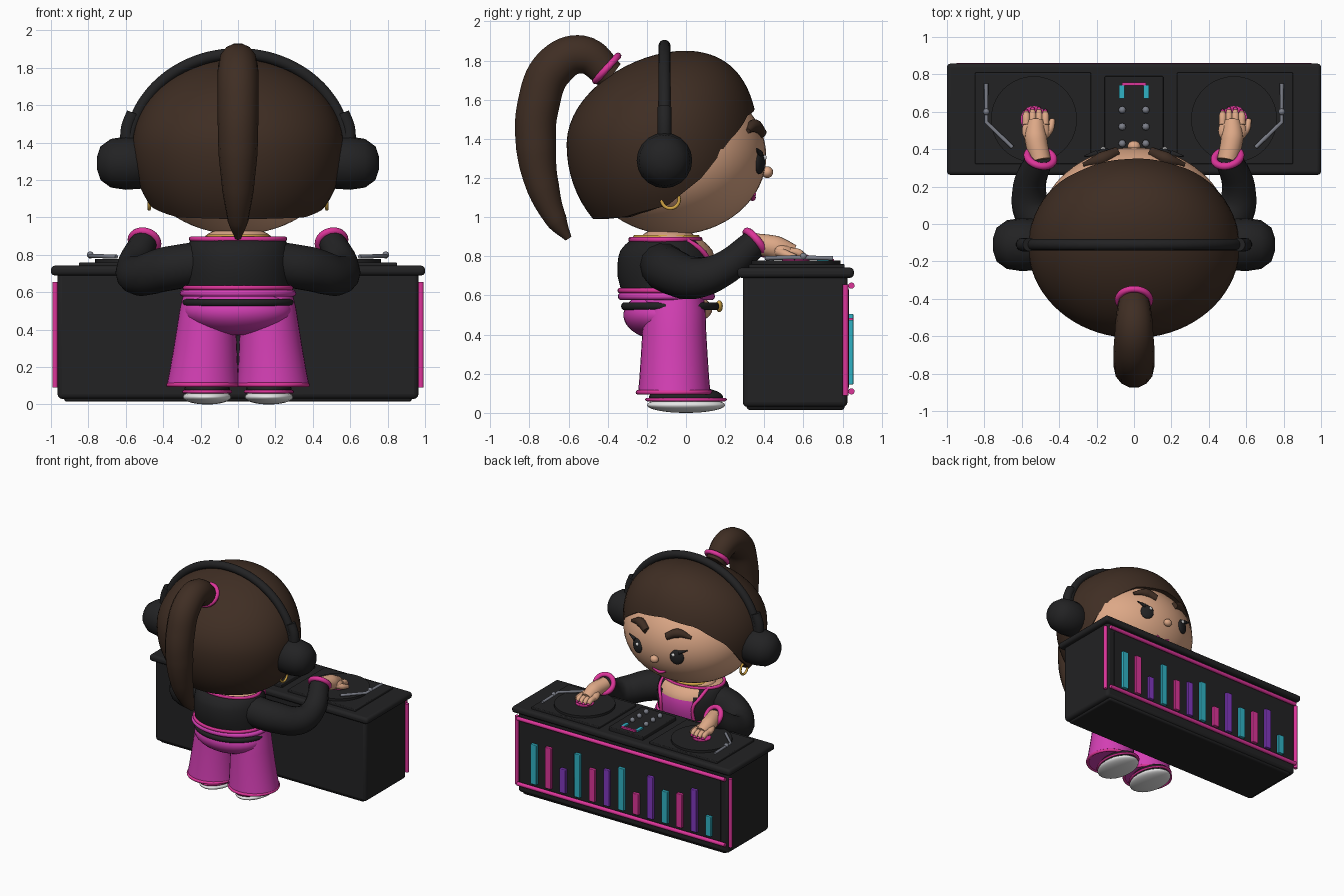
import bpy, bmesh, math
from math import sin, cos, pi, sqrt
from mathutils import Vector

if "Cube" in bpy.data.objects:
    bpy.data.objects.remove(bpy.data.objects["Cube"])


def material(name, r, g, b):
    m = bpy.data.materials.new(name)
    m.use_nodes = True
    m.diffuse_color = (r, g, b, 1)
    m.node_tree.nodes["Principled BSDF"].inputs["Base Color"].default_value = (r, g, b, 1)
    return m


black = material("black", .016, .016, .017)
pink = material("orchid_pink", .66, .05, .46)
trim = material("hot_pink", .72, .035, .32)
brown = material("hair_brown", .05, .027, .017)
skin = material("skin", .72, .39, .24)
white = material("white", .8, .8, .8)
gold = material("gold", .65, .38, .06)
cyan = material("cyan", .03, .45, .56)
purple = material("purple", .22, .04, .52)
grey = material("metal_grey", .2, .21, .25)


def finish(ob, name, mat, angle=40):
    ob.name = name
    if mat:
        ob.data.materials.clear()
        ob.data.materials.append(mat)
    bpy.ops.object.select_all(action='DESELECT')
    ob.select_set(True)
    bpy.context.view_layer.objects.active = ob
    bpy.ops.object.shade_smooth_by_angle(angle=math.radians(angle))
    return ob


def ball(name, loc, size, mat, rot=(0, 0, 0), seg=24):
    bpy.ops.mesh.primitive_uv_sphere_add(segments=seg, ring_count=seg * 2 // 3, location=loc, rotation=rot)
    ob = bpy.context.object
    ob.scale = size
    return finish(ob, name, mat)


def box(name, lo, hi, mat, bevel=.0):
    bpy.ops.mesh.primitive_cube_add(size=1, location=[(a + b) / 2 for a, b in zip(lo, hi)])
    ob = bpy.context.object
    ob.scale = [b - a for a, b in zip(lo, hi)]
    bpy.ops.object.transform_apply(location=False, rotation=False, scale=True)
    if bevel:
        mod = ob.modifiers.new("rounding", 'BEVEL')
        mod.width, mod.segments = bevel, 3
    return finish(ob, name, mat)


def disc(name, loc, r, h, mat):
    bpy.ops.mesh.primitive_cylinder_add(vertices=40, radius=r, depth=h, location=loc)
    return finish(bpy.context.object, name, mat)


def hoop(name, loc, r, tube, mat, normal=(0, 0, 1), scale=(1, 1, 1)):
    bpy.ops.mesh.primitive_torus_add(major_radius=r, minor_radius=tube, major_segments=40, minor_segments=10, location=loc)
    ob = bpy.context.object
    ob.rotation_euler = Vector(normal).to_track_quat('Z', 'Y').to_euler()
    ob.scale = scale
    return finish(ob, name, mat)


def tube(name, pts, mat, radii, smooth=True):
    """Swept round tube through points, with one radius or one per point."""
    cu = bpy.data.curves.new(name, 'CURVE')
    cu.dimensions, cu.bevel_depth, cu.bevel_resolution = '3D', 1, 5
    cu.use_fill_caps, cu.resolution_u = True, 8
    sp = cu.splines.new('BEZIER')
    sp.bezier_points.add(len(pts) - 1)
    for i, (p, bp) in enumerate(zip(pts, sp.bezier_points)):
        bp.co = p
        bp.handle_left_type = bp.handle_right_type = 'AUTO' if smooth else 'VECTOR'
        bp.radius = radii[i] if isinstance(radii, list) else radii
    ob = bpy.data.objects.new(name, cu)
    bpy.context.collection.objects.link(ob)
    bpy.ops.object.select_all(action='DESELECT')
    ob.select_set(True)
    bpy.context.view_layer.objects.active = ob
    bpy.ops.object.convert(target='MESH')
    return finish(bpy.context.object, name, mat, 60)


def loft(name, rings, mat, angle=45):
    bm = bmesh.new()
    rows = [[bm.verts.new(p) for p in ring] for ring in rings]
    n = len(rows[0])
    for a, b in zip(rows, rows[1:]):
        for i in range(n):
            bm.faces.new((a[i], a[(i + 1) % n], b[(i + 1) % n], b[i]))
    bm.faces.new(rows[0])
    bm.faces.new(rows[-1])
    bmesh.ops.recalc_face_normals(bm, faces=bm.faces)
    me = bpy.data.meshes.new(name)
    bm.to_mesh(me)
    bm.free()
    ob = bpy.data.objects.new(name, me)
    bpy.context.collection.objects.link(ob)
    return finish(ob, name, mat, angle)


def oval(cx, cy, z, rx, ry, n=48):
    return [(cx + rx * cos(2 * pi * i / n), cy + ry * sin(2 * pi * i / n), z) for i in range(n)]


# Head and face
ball("head", (0, -.06, 1.31), (.52, .47, .40), skin, seg=48)


def face_y(x, z):
    return -.06 + .47 * sqrt(1 - (x / .52) ** 2 - ((z - 1.31) / .4) ** 2)


ball("nose", (0, .415, 1.23), (.035, .03, .03), skin, seg=16)
tube("mouth", [(x, face_y(x, z), z) for x, z in ((-.06, 1.12), (0, 1.1), (.06, 1.12))], trim, [.008, .017, .008])
for s, side in ((1, "left"), (-1, "right")):
    turn = (0, 0, -s * .38)
    ball(side + "_eye", (s * .18, face_y(.18, 1.28) - .005, 1.28), (.055, .022, .06), black, turn)
    ball(side + "_eye_glint", (s * .165, face_y(.165, 1.3) + .018, 1.305), (.014, .008, .014), white, seg=12)
    tube(side + "_eyelash", [(s * .2, face_y(.2, 1.32) + .005, 1.325), (s * .265, face_y(.265, 1.35) + .02, 1.35)],
         black, [.016, .004])
    tube(side + "_eyebrow", [(s * x, face_y(x, z) + .005, z) for x, z in ((.09, 1.43), (.17, 1.465), (.27, 1.44))],
         brown, [.027, .036, .012])
    hoop(side + "_earring", (s * .475, -.08, 1.09), .045, .009, gold, (1, 0, 0))

# Hair cap, cut along a hairline that depends on direction
HAIRLINE = ((0, 1.56), (.5, 1.52), (.9, 1.38), (1.2, 1.2), (1.57, 1.06), (2.2, 1.0), (4, .98))


def hairline(a):
    a = abs(a + .07)
    for (a0, z0), (a1, z1) in zip(HAIRLINE, HAIRLINE[1:]):
        if a <= a1:
            return z0 + (z1 - z0) * (a - a0) / (a1 - a0)


def hair_point(a, t, shrink=1):
    c = cos(t)
    z = 1.37 + c * (.48 if c > 0 else .55)
    lean = .5 * max(0, z - 1.37) ** 2
    return (.565 * sin(t) * sin(a) * shrink, -.12 + lean + .49 * sin(t) * cos(a) * shrink, z)


def hair_end(a):
    d = hairline(a) - 1.37
    return math.acos(d / (.48 if d > 0 else .55))


angles = [-pi + 2 * pi * i / 72 for i in range(72)]
rings = [[hair_point(a, max(.01, hair_end(a) * k / 24)) for a in angles] for k in range(25)]
rings.append([hair_point(a, hair_end(a), .84) for a in angles])
loft("hair", rings, brown, 50)

# Ponytail
tube("ponytail", [(0, -.38, 1.72), (0, -.53, 1.83), (0, -.67, 1.77), (0, -.755, 1.57), (0, -.765, 1.35),
                  (0, -.73, 1.15), (0, -.66, .98), (0, -.6, .89)], brown,
     [.08, .1, .11, .11, .105, .085, .055, .018])
hoop("hair_tie", (0, -.405, 1.76), .085, .018, trim, (0, -.74, .67))

# Headphones
band = [(.58 * cos(pi * i / 16), -.11, 1.36 + .515 * sin(pi * i / 16)) for i in range(17)]
tube("headband", band, black, .031)
for s, side in ((1, "left"), (-1, "right")):
    tube(side + "_slider", [(s * .595, -.11, 1.38), (s * .59, -.11, 1.48), (s * .56, -.11, 1.56)], black, .036)
    cup = ((.47, .11), (.5, .135), (.6, .142), (.68, .13), (.735, .09), (.755, .03))
    loft(side + "_ear_cup", [[(s * x, -.11 + r * cos(pi * i / 10), 1.29 + r * sin(pi * i / 10)) for i in range(20)]
                             for x, r in cup], black, 60)

# Torso: open jacket over a top
ball("neck", (0, -.09, .87), (.19, .15, .08), skin)
hoop("necklace", (0, -.1, .9), .16, .01, gold)
profile = ((.59, .28, .22), (.64, .28, .235), (.7, .285, .25), (.76, .285, .25), (.8, .28, .245),
           (.83, .275, .235), (.86, .265, .21), (.885, .25, .18))
jacket = loft("jacket", [oval(0, -.1, z, rx, ry) for z, rx, ry in profile], black, 60)
jacket.data.materials.append(pink)
jacket.data.materials.append(skin)
for f in jacket.data.polygons:
    c = f.center
    if f.normal.z > .95:
        f.material_index = 2
    elif c.y > 0 and abs(c.x) < .15:
        f.material_index = 2 if c.z > .81 else 1
hoop("collar_trim", (0, -.105, .885), .25, .013, trim, scale=(1, .72, 1))
hoop("jacket_hem", (0, -.1, .625), .285, .013, trim, scale=(1, .84, 1))
hoop("waistband", (0, -.1, .595), .285, .018, pink, scale=(1.03, .82, 1))

# Trousers and belt
ball("hips", (0, -.11, .5), (.29, .21, .13), pink, seg=32)
ball("belly", (0, -.02, .53), (.17, .155, .08), skin)
hoop("belt", (0, -.08, .545), .28, .02, black, scale=(1, .84, 1))
ball("buckle", (0, .17, .545), (.035, .018, .03), gold, seg=16)
for s, side in ((1, "left"), (-1, "right")):
    leg = ((.1, .187, .195, .185), (.18, .183, .183, .178), (.3, .175, .17, .17), (.42, .168, .158, .163),
           (.52, .16, .15, .16), (.6, .15, .14, .15))
    loft(side + "_trouser_leg", [oval(s * x, -.06, z, rx, ry, 32) for z, x, rx, ry in leg], pink, 60)
    hoop(side + "_trouser_hem", (s * .187, -.06, .105), .185, .012, trim)
    ball(side + "_sole", (s * .165, 0, .04), (.13, .2, .04), white)
    hoop(side + "_sole_stripe", (s * .165, 0, .068), .125, .009, trim, scale=(1, 1.56, 1))
    ball(side + "_shoe", (s * .165, 0, .08), (.122, .19, .055), black)
    tube(side + "_lapel_trim", [(s * .2, .0, .885), (s * .185, .08, .83), (s * .15, .12, .76), (s * .15, .11, .63)],
         trim, .013)

    # Sleeves, cuffs and hands
    tube(side + "_sleeve", [(s * .2, -.12, .755), (s * .38, -.08, .725), (s * .53, .05, .69), (s * .56, .18, .73),
                            (s * .5, .36, .875)], black, [.12, .12, .108, .09, .072])
    hoop(side + "_cuff", (s * .5, .355, .87), .072, .02, trim, (-s * .2, .75, .6))
    hx = s * .525
    tube(side + "_wrist", [(s * .5, .34, .865), (hx, .46, .845), (hx, .55, .815)], skin, [.055, .06, .045])
    ball(side + "_palm", (hx, .5, .825), (.075, .075, .04), skin, (-.3, 0, 0))
    for i in range(4):
        x = hx + (i - 1.5) * .034
        y = .615 - .012 * abs(i - 1.5)
        tube(side + "_finger_%d" % i, [(x, .53, .825), (x, .58, .815), (x, y, .795)], skin, [.021, .02, .013])
        ball(side + "_nail_%d" % i, (x, y + .004, .8), (.012, .014, .01), trim, seg=10)
    tube(side + "_thumb", [(hx + .04, .47, .825), (hx + .075, .51, .81), (hx + .09, .56, .795)], skin, [.025, .022, .014])

# Booth
box("booth_plinth", (-.93, .31, .015), (.93, .81, .06), black, .015)
box("booth_body", (-.965, .29, .03), (.965, .825, .71), black, .025)
box("booth_top", (-1, .262, .69), (1, .858, .742), black, .02)
box("front_panel", (-.9, .82, .13), (.9, .832, .63), black)
for z in (.11, .65):
    tube("front_tube", [(-.95, .845, z), (.95, .845, z)], trim, .016, False)
for s in (-1, 1):
    tube("corner_tube", [(s * .978, .815, .09), (s * .978, .815, .655)], trim, .015, False)
heights = (.33, .34, .2, .36, .27, .3, .35, .175, .35, .265, .28, .35, .165)
for i, h in enumerate(heights):
    x = .8 - i * .1333
    box("level_bar_%d" % i, (x - .027, .825, .145), (x + .027, .855, .145 + h), (cyan, trim, purple)[i % 3], .005)

# Turntables
for s, side in ((1, "left"), (-1, "right")):
    box(side + "_deck", (s * .54 - .31, .32, .735), (s * .54 + .31, .81, .76), black, .006)
    disc(side + "_record", (s * .535, .56, .768), .23, .022, black)
    disc(side + "_record_label", (s * .535, .56, .781), .07, .006, trim)
    tube(side + "_tone_arm", [(s * .79, .75, .79), (s * .79, .545, .795), (s * .65, .41, .79)], grey, .011, False)
    ball(side + "_arm_pivot", (s * .79, .6, .8), (.018, .018, .018), grey, seg=12)

# Mixer
box("mixer", (-.157, .35, .735), (.157, .79, .772), black, .006)
box("mixer_display", (-.065, .74, .77), (.065, .757, .786), trim)
for s in (-1, 1):
    box("mixer_meter", (s * .065 - .014, .67, .77), (s * .065 + .014, .742, .784), cyan)
    for y in (.43, .52, .61):
        ball("mixer_knob", (s * .063, y, .785), (.02, .02, .02), grey, seg=12)
